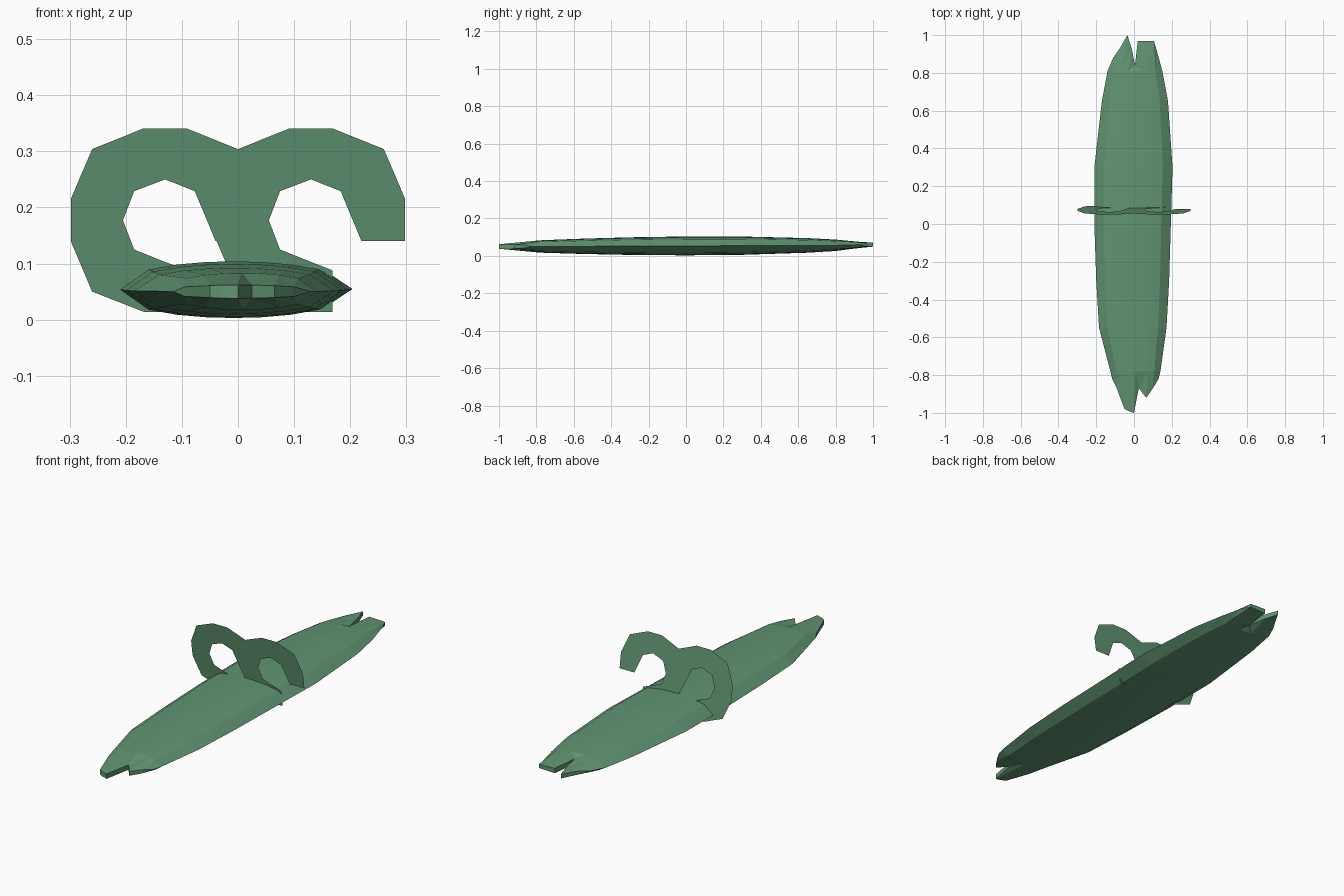
import bpy, bmesh

if "Cube" in bpy.data.objects:
    bpy.data.objects.remove(bpy.data.objects["Cube"])

green = bpy.data.materials.new("green")
green.diffuse_color = (0.12, 0.30, 0.17, 1)
green.use_nodes = True
green.node_tree.nodes["Principled BSDF"].inputs["Base Color"].default_value = green.diffuse_color


def finish(bm, name):
    bmesh.ops.recalc_face_normals(bm, faces=bm.faces)
    mesh = bpy.data.meshes.new(name)
    bm.to_mesh(mesh)
    bm.free()
    mesh.materials.append(green)
    obj = bpy.data.objects.new(name, mesh)
    bpy.context.collection.objects.link(obj)
    return obj


# Long flattened bundle: lofted lens sections with ragged, notched tips
front_tip = [(-.115, -.82), (-.095, -.86), (-.05, -.98), (-.03, -.99), (0, -1),
             (.025, -.87), (.065, -.92), (.1, -.87), (.13, -.82)]
back_tip = [(-.11, .88), (-.075, .93), (-.035, 1), (-.012, .93), (.005, .84),
            (.02, .97), (.06, .97), (.105, .97), (.12, .92)]
# y, left x, right x, half height
stations = [(-.78, -.125, .14, .033), (-.55, -.185, .172, .041), (-.3, -.2, .186, .047),
            (0, -.21, .195, .0505), (.3, -.21, .204, .049), (.65, -.17, .18, .039),
            (.81, -.14, .15, .03)]
us = [i / 4 - 1 for i in range(9)]


def dome(u):
    return (1 - u * u) ** 0.42 if abs(u) < 1 else 0


rows = [[(x, y, .05, .012 * dome(u)) for (x, y), u in zip(front_tip, us)]]
for y, l, r, h in stations:
    rows.append([((l + r) / 2 + u * (r - l) / 2, y, .0535 + .004 * y, h * dome(u)) for u in us])
rows.append([(x, y, .06, .012 * dome(u)) for (x, y), u in zip(back_tip, us)])

bm = bmesh.new()
rings = []
for row in rows:
    top = [bm.verts.new((x, y, z + h)) for x, y, z, h in row]
    under = [bm.verts.new((x, y, z - h)) for x, y, z, h in row[1:-1]]
    rings.append(top + under[::-1])
for a, b in zip(rings, rings[1:]):
    n = len(a)
    for i in range(n):
        j = (i + 1) % n
        bm.faces.new((a[i], a[j], b[j], b[i]))
for ring in (rings[0], rings[-1]):
    loop = ring[:9]
    low = [ring[0]] + ring[9:][::-1] + [ring[8]]
    for i in range(8):
        quad = list(dict.fromkeys((loop[i], loop[i + 1], low[i + 1], low[i])))
        bm.faces.new(quad)
bmesh.ops.triangulate(bm, faces=bm.faces)
finish(bm, "leaf_bundle")

# Thin hooked ribbon, used twice side by side, leaning slightly forward
outer = [(.168, -.037), (.168, .038), (.13, .127), (.038, .164), (-.038, .164), (-.13, .127),
         (-.168, .038), (-.168, -.037), (-.13, -.127), (-.038, -.163), (.038, -.163)]
inner = [(.09, -.037), (.072, .002), (.053, .052), (.01, .069), (-.01, .069), (-.055, .052),
         (-.072, .01), (-.072, -.01), (-.055, -.052), (.0, -.074), (.038, -.089)]
inner[1] = (.0745, 0)
inner[3] = inner[4] = (0, .073)
inner[6] = inner[7] = (-.075, 0)

for side, cx in (("left", -.13), ("right", .13)):
    bm = bmesh.new()

    def vert(p):
        z = .177 + p[1]
        return bm.verts.new((cx + p[0], .05 + (.341 - z) * .15, z))

    o = [vert(p) for p in outer]
    cache = {p: vert(p) for p in dict.fromkeys(inner)}
    q = [cache[p] for p in inner]
    q[1] = q[2]  # straight inner edge down to the open end
    for i in range(len(o) - 1):
        bm.faces.new(list(dict.fromkeys((o[i], o[i + 1], q[i + 1], q[i]))))
    bmesh.ops.delete(bm, geom=[v for v in bm.verts if not v.link_faces], context='VERTS')
    finish(bm, side + "_ribbon_loop")
